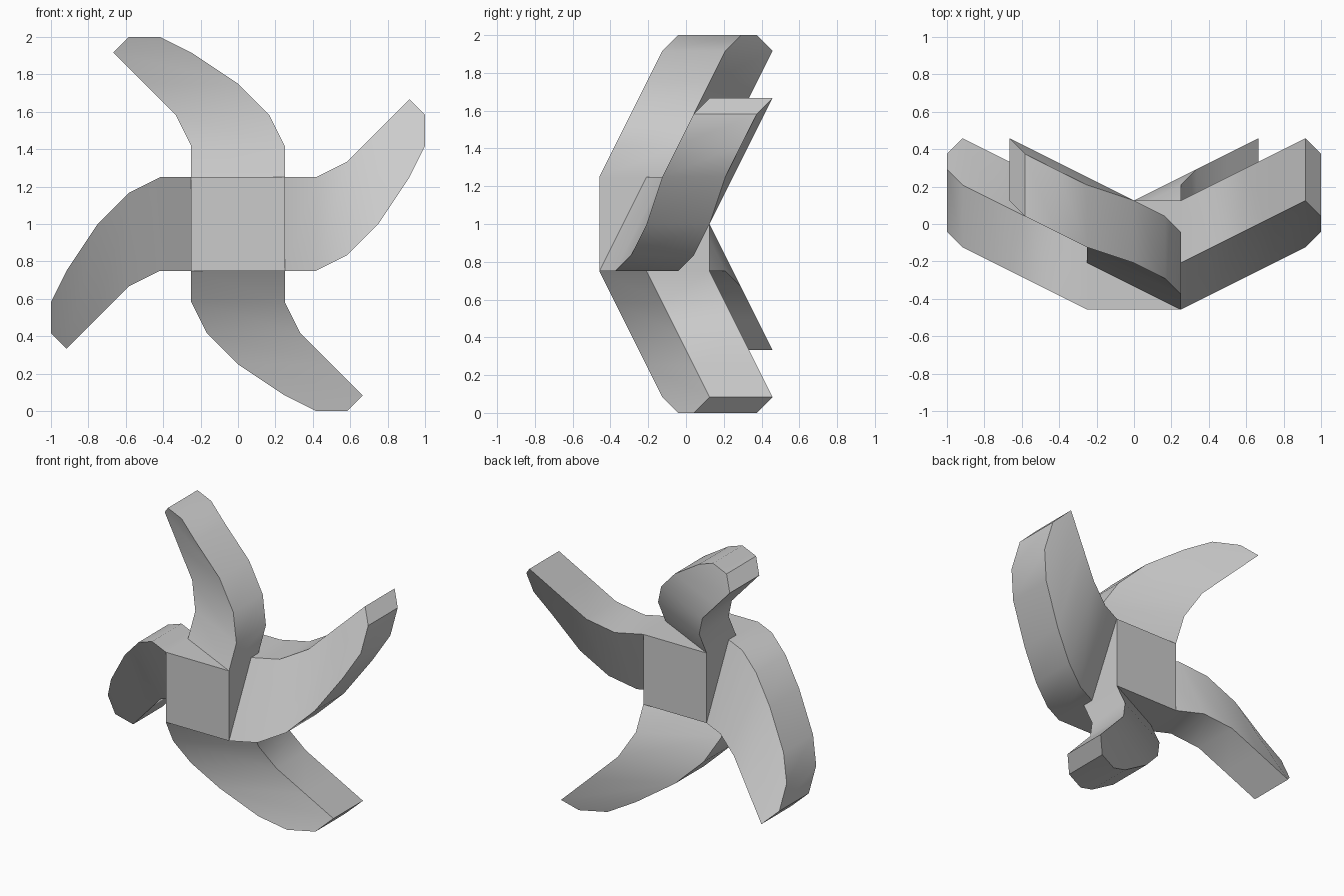
import bpy, bmesh
from math import pi, radians
from mathutils import Matrix

if "Cube" in bpy.data.objects:
    bpy.data.objects.remove(bpy.data.objects["Cube"])

# Upper blade outline in (x, height above hub centre), stepped in twelfths
U = 1 / 12
OUTER = [(3, 3), (3, 5), (2, 7), (0, 9), (-3, 11), (-5, 12), (-7, 12)]
INNER = [(-3, 3), (-3, 5), (-4, 7), (-6, 9), (-8, 11)]
DEPTH = 4 * U
HUB_FRONT, HUB_BACK = -5.5 * U, 1.5 * U


def finish(bm, name):
    bmesh.ops.recalc_face_normals(bm, faces=bm.faces)
    mesh = bpy.data.meshes.new(name)
    bm.to_mesh(mesh)
    bm.free()
    obj = bpy.data.objects.new(name, mesh)
    bpy.context.collection.objects.link(obj)
    return obj


def blade(name, angle):
    bm = bmesh.new()

    # Each step along an edge sweeps back by one unit; the inner edge is pitched back by three
    def edge(points, start):
        return [bm.verts.new((x * U, (start + i) * U, z * U)) for i, (x, z) in enumerate(points)]

    outer_front, inner_front = edge(OUTER, -5.5), edge(INNER, -2.5)
    outer_back, inner_back = edge(OUTER, -1.5), edge(INNER, 1.5)

    # Front and back: pitched strips plus a tip
    for o, n in ((outer_front, inner_front), (outer_back, inner_back)):
        for i in range(4):
            bm.faces.new((o[i], o[i + 1], n[i + 1], n[i]))
        bm.faces.new((o[4], o[5], o[6], n[4]))

    # Walls right round the outline
    front = outer_front + inner_front[::-1]
    back = outer_back + inner_back[::-1]
    for i in range(len(front)):
        j = (i + 1) % len(front)
        bm.faces.new((front[i], front[j], back[j], back[i]))

    bm.transform(Matrix.Translation((0, 0, 1)) @ Matrix.Rotation(angle, 4, 'Y'))
    obj = finish(bm, name)
    bpy.ops.object.select_all(action='DESELECT')
    obj.select_set(True)
    bpy.context.view_layer.objects.active = obj
    bpy.ops.object.shade_smooth_by_angle(angle=radians(30))


# Square hub
hub = bmesh.new()
bmesh.ops.create_cube(hub, size=1, matrix=Matrix.Translation((0, (HUB_FRONT + HUB_BACK) / 2, 1))
                      @ Matrix.Diagonal((0.5, HUB_BACK - HUB_FRONT, 0.5, 1)))
finish(hub, "hub")

# Four blades around the hub
for k, side in enumerate(("top", "right", "bottom", "left")):
    blade(f"blade_{side}", k * pi / 2)
